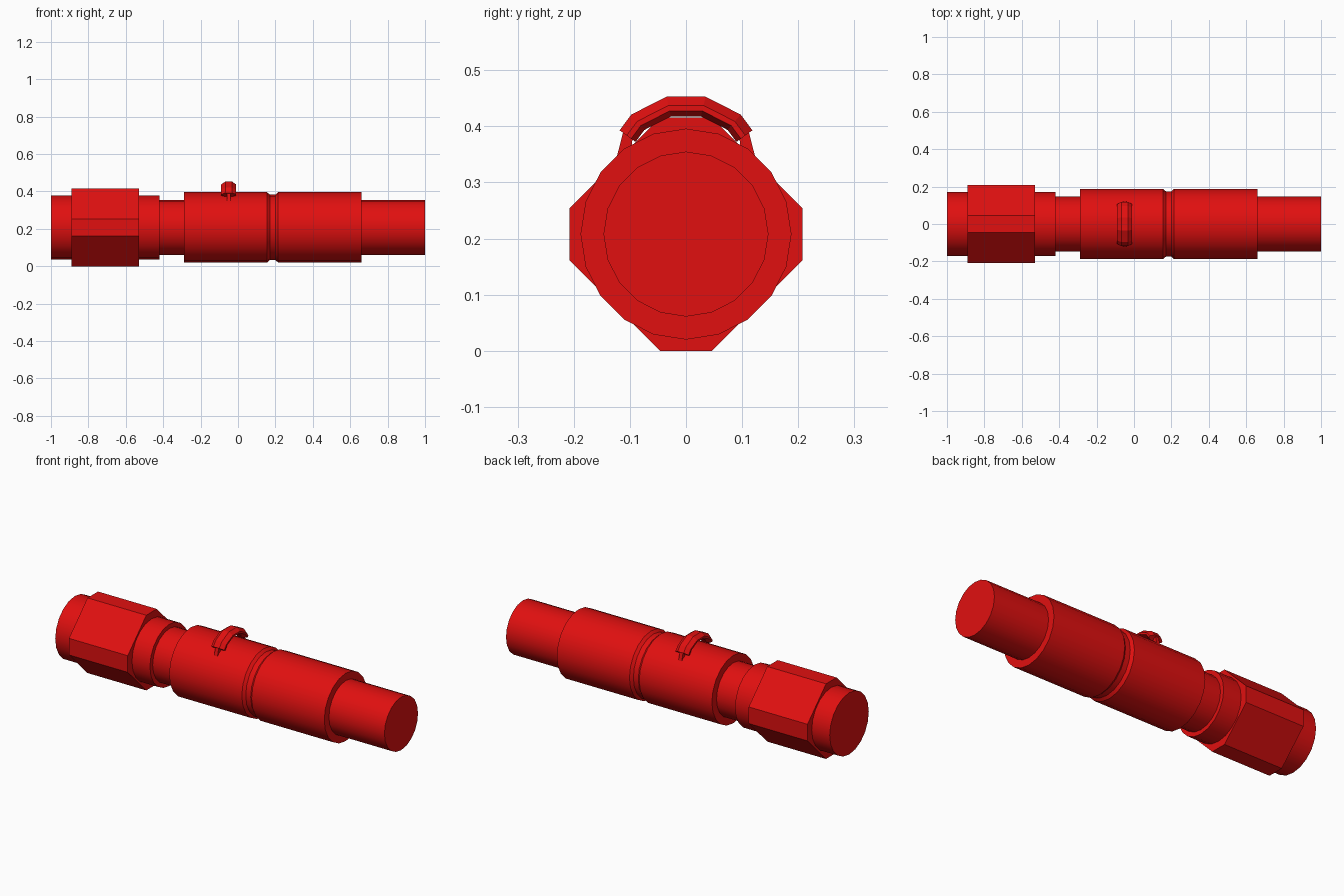
import bpy, bmesh, math

cube = bpy.data.objects.get("Cube")
if cube:
    bpy.data.objects.remove(cube, do_unlink=True)

AXIS_Z = 0.208

red = bpy.data.materials.new("red")
red.use_nodes = True
red.diffuse_color = (0.75, 0.005, 0.005, 1)
red.node_tree.nodes["Principled BSDF"].inputs["Base Color"].default_value = red.diffuse_color


def loft(name, rings, smooth=True):
    """Skin closed rings of points one after another and cap both ends."""
    bm = bmesh.new()
    loops = [[bm.verts.new(p) for p in ring] for ring in rings]
    n = len(loops[0])
    for a, b in zip(loops, loops[1:]):
        for i in range(n):
            j = (i + 1) % n
            bm.faces.new((a[i], a[j], b[j], b[i]))
    bm.faces.new(loops[0])
    bm.faces.new(loops[-1])
    bmesh.ops.recalc_face_normals(bm, faces=bm.faces)
    mesh = bpy.data.meshes.new(name)
    bm.to_mesh(mesh)
    bm.free()
    mesh.materials.append(red)
    obj = bpy.data.objects.new(name, mesh)
    bpy.context.collection.objects.link(obj)
    if smooth:
        bpy.ops.object.select_all(action='DESELECT')
        obj.select_set(True)
        bpy.context.view_layer.objects.active = obj
        bpy.ops.object.shade_smooth_by_angle(angle=math.radians(25))
    return obj


def circle(x, r, sides=20):
    angles = [math.tau * i / sides for i in range(sides)]
    return [(x, r * math.sin(a), AXIS_Z + r * math.cos(a)) for a in angles]


# Stepped round body with a shallow groove
profile = [(-1, 0.171), (-0.42, 0.171), (-0.42, 0.147), (-0.29, 0.147),
           (-0.29, 0.188), (0.155, 0.188), (0.17, 0.175), (0.2, 0.175),
           (0.215, 0.188), (0.66, 0.188), (0.66, 0.147), (1, 0.147)]
loft("body", [circle(x, r) for x, r in profile])

# Square nut with cut corners
R, F = AXIS_Z, 0.046
corners = [(R, -F), (R, F), (F, R), (-F, R), (-R, F), (-R, -F), (-F, -R), (F, -R)]
loft("nut", [[(x, y, AXIS_Z + z) for y, z in corners] for x in (-0.89, -0.53)], False)

# Faceted arched lug on top, swept around a low centre
LUG_X, LUG_Z = -0.05, 0.307
section = [(-0.018, 0.15), (0.018, 0.15), (0.04, 0.134), (0.04, 0.124),
           (0.018, 0.114), (-0.018, 0.114), (-0.04, 0.124), (-0.04, 0.134)]
arch = []
for deg, scale in ((-54, 0.975), (-40.5, 1), (-13.5, 1), (13.5, 1), (40.5, 1), (54, 0.975)):
    a = math.radians(deg)
    arch.append([(LUG_X + w, r * scale * math.sin(a), LUG_Z + r * scale * math.cos(a))
                 for w, r in section])
loft("lug_arch", arch, False)

# Thin posts joining the arch ends to the body
for side, label in ((-1, "front"), (1, "back")):
    rings = [[(LUG_X + w, side * y, z) for w, y in
              ((-0.01, y0), (0.01, y0), (0.01, y1), (-0.01, y1))]
             for y0, y1, z in ((0.094, 0.112, 0.39), (0.1, 0.126, 0.335))]
    loft(label + "_lug_post", rings, False)
